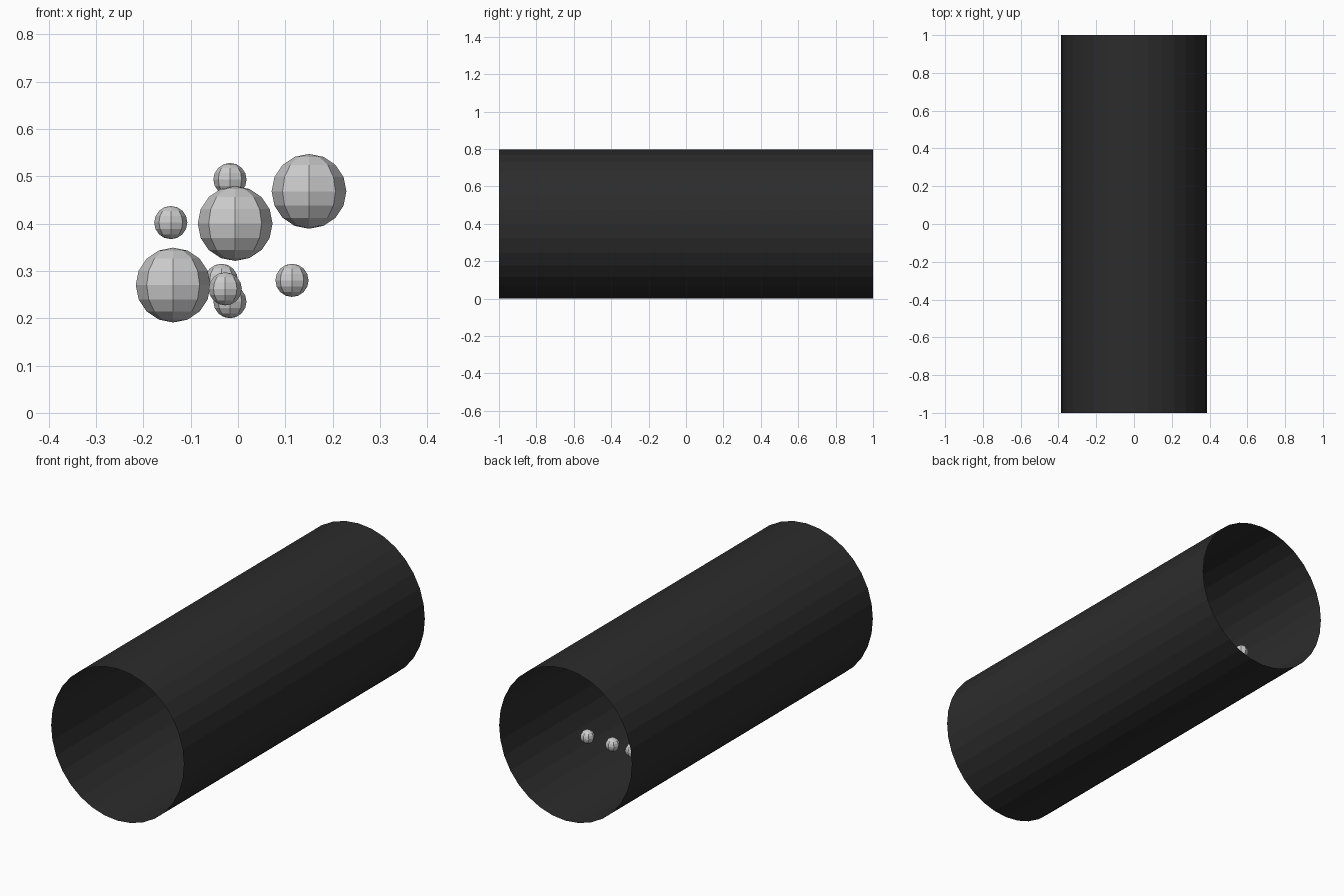
import bpy
import math

if "Cube" in bpy.data.objects:
    bpy.data.objects.remove(bpy.data.objects["Cube"])

# Dark open tunnel, thin single-sided skin along y
bpy.ops.mesh.primitive_cylinder_add(vertices=32, radius=1, depth=2, end_fill_type='NOTHING',
                                    location=(0, 0, 0.399), rotation=(math.pi / 2, 0, 0))
tube = bpy.context.object
tube.name = "tunnel_tube"
tube.scale = (0.386, 0.399, 1)
bpy.ops.object.transform_apply(location=False, rotation=True, scale=True)
dark = bpy.data.materials.new("dark_tunnel")
dark.diffuse_color = (0.025, 0.025, 0.025, 1)
dark.use_nodes = True
dark.node_tree.nodes["Principled BSDF"].inputs["Base Color"].default_value = dark.diffuse_color
tube.data.materials.append(dark)


# Low-poly balls floating inside the tunnel
def ball(name, radius, centre):
    bpy.ops.mesh.primitive_uv_sphere_add(segments=8, ring_count=8, radius=radius, location=centre)
    bpy.context.object.name = name


large = [(-0.137, 0.20, 0.27), (-0.006, 0.0, 0.40), (0.15, -0.20, 0.468)]
small = [(0.114, 0.655, 0.28), (-0.035, 0.66, 0.28), (-0.15, 0.66, 0.28),
         (-0.017, 0.20, 0.493), (-0.142, 0.20, 0.402),
         (-0.027, 0.0, 0.262), (-0.017, 0.15, 0.235)]

for i, c in enumerate(large):
    ball(f"large_ball_{i + 1}", 0.079, c)
for i, c in enumerate(small):
    ball(f"small_ball_{i + 1}", 0.035, c)
